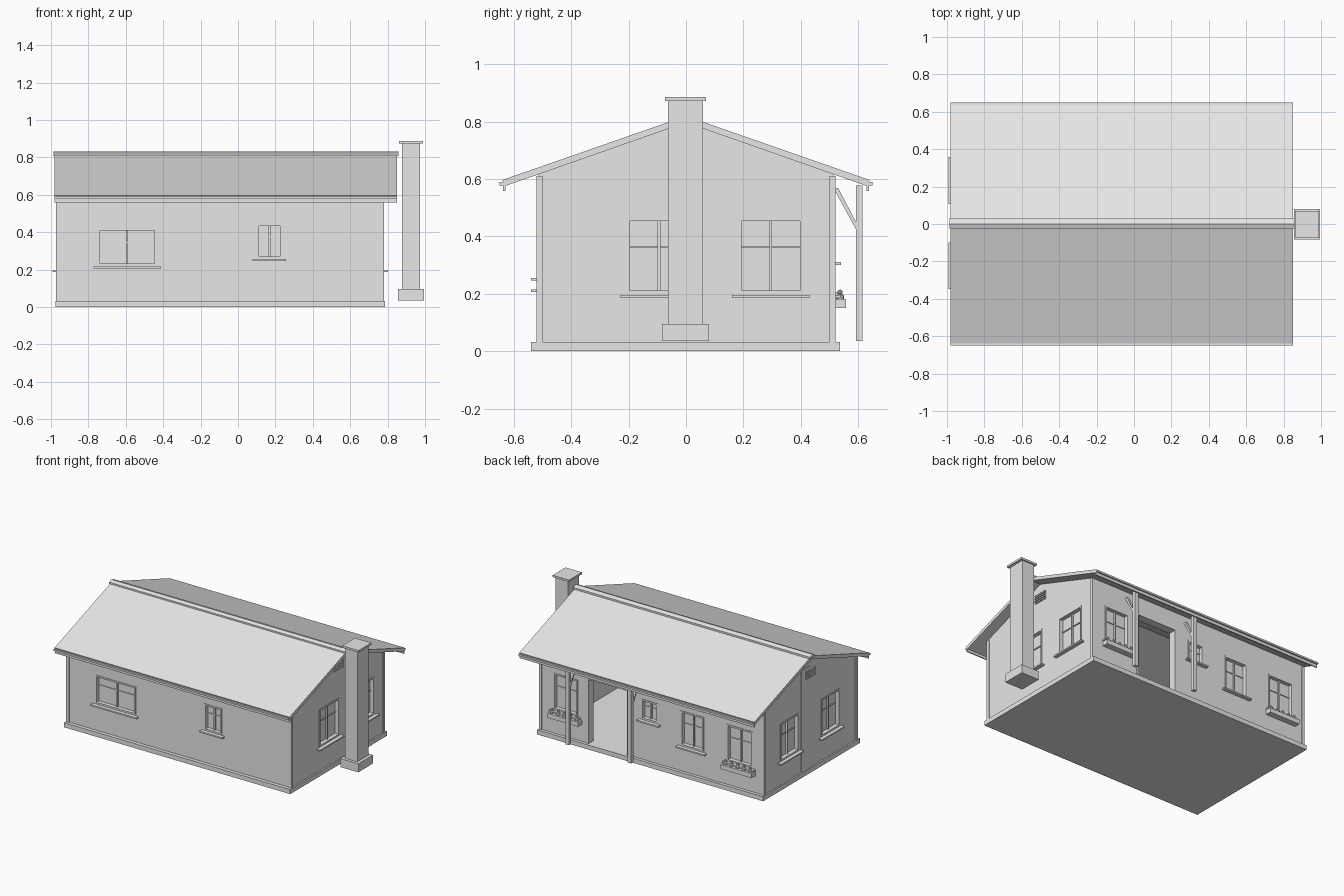
import bpy, bmesh
from mathutils import Vector, Matrix

cube = bpy.data.objects.get("Cube")
if cube:
    bpy.data.objects.remove(cube, do_unlink=True)

grey = bpy.data.materials.new("plain_light_grey")
grey.use_nodes = True
grey.diffuse_color = (0.8, 0.8, 0.8, 1)
grey.node_tree.nodes["Principled BSDF"].inputs["Base Color"].default_value = (0.8, 0.8, 0.8, 1)

# Outer wall planes
X0, X1, Y = -0.967, 0.775, 0.515
THICK = 0.05
FLOOR = 0.03
SLOPE = 0.348
EAVE_X0, EAVE_X1 = -0.98, 0.85


def finish(name, bm):
    bmesh.ops.recalc_face_normals(bm, faces=bm.faces)
    mesh = bpy.data.meshes.new(name)
    bm.to_mesh(mesh)
    bm.free()
    obj = bpy.data.objects.new(name, mesh)
    bpy.context.collection.objects.link(obj)
    mesh.materials.append(grey)
    return obj


def add_box(bm, lo, hi):
    lo, hi = Vector(lo), Vector(hi)
    size = hi - lo
    m = Matrix.Translation((lo + hi) / 2) @ Matrix.Diagonal((abs(size.x), abs(size.y), abs(size.z), 1))
    bmesh.ops.create_cube(bm, size=1, matrix=m)


def boxes(name, spans):
    bm = bmesh.new()
    for lo, hi in spans:
        add_box(bm, lo, hi)
    return finish(name, bm)


def prism(name, profile, x0, x1):
    """Extrude a (y, z) profile along x."""
    bm = bmesh.new()
    face = bm.faces.new([bm.verts.new((x0, y, z)) for y, z in profile])
    ext = bmesh.ops.extrude_face_region(bm, geom=[face])
    moved = [v for v in ext["geom"] if isinstance(v, bmesh.types.BMVert)]
    bmesh.ops.translate(bm, verts=moved, vec=(x1 - x0, 0, 0))
    return finish(name, bm)


def on_wall(side, u, d, z):
    """Point on a wall: u along it, d outward from its surface."""
    return {"front": (u, -Y - d, z), "back": (u, Y + d, z),
            "right": (X1 + d, u, z), "left": (X0 - d, u, z)}[side]


def wall_box(bm, side, u0, u1, z0, z1, d0, d1):
    add_box(bm, on_wall(side, u0, d0, z0), on_wall(side, u1, d1, z1))


def ring(bm, side, u0, u1, z0, z1, w, d0, d1):
    wall_box(bm, side, u0, u0 + w, z0, z1, d0, d1)
    wall_box(bm, side, u1 - w, u1, z0, z1, d0, d1)
    wall_box(bm, side, u0 + w, u1 - w, z0, z0 + w, d0, d1)
    wall_box(bm, side, u0 + w, u1 - w, z1 - w, z1, d0, d1)


windows = [
    ("front", -0.75, -0.435, 0.22, 0.42),
    ("front", 0.10, 0.235, 0.26, 0.445),
    ("right", 0.183, 0.408, 0.20, 0.465),
    ("right", -0.207, 0.018, 0.20, 0.465),
    ("left", 0.13, 0.335, 0.20, 0.465),
    ("left", -0.325, -0.12, 0.20, 0.465),
    ("back", -0.88, -0.68, 0.20, 0.455),
    ("back", -0.50, -0.32, 0.21, 0.455),
    ("back", -0.14, -0.015, 0.315, 0.455),
    ("back", 0.48, 0.67, 0.20, 0.455),
]
door = ("back", 0.09, 0.40, FLOOR, 0.49)


# Hollow gabled walls with window and door openings
def gable(y, apex):
    return [(-y, FLOOR), (y, FLOOR), (y, apex - SLOPE * y), (0, apex), (-y, apex - SLOPE * y)]


walls = prism("walls", gable(Y, 0.80), X0, X1)
room = prism("room_cutter", gable(Y - THICK, 0.84), X0 + THICK, X1 - THICK)
bm = bmesh.new()
for side, u0, u1, z0, z1 in windows + [door]:
    wall_box(bm, side, u0, u1, z0, z1, -THICK - 0.01, 0.01)
openings = finish("opening_cutter", bm)
for cutter in (room, openings):
    mod = walls.modifiers.new("cut", "BOOLEAN")
    mod.operation = "DIFFERENCE"
    mod.solver = "EXACT"
    mod.object = cutter
    cutter.hide_render = True
graph = bpy.context.evaluated_depsgraph_get()
cut_mesh = bpy.data.meshes.new_from_object(walls.evaluated_get(graph))
walls.modifiers.clear()
walls.data = cut_mesh
for cutter in (room, openings):
    bpy.data.objects.remove(cutter, do_unlink=True)

# Foundation slab
boxes("foundation", [((-0.977, -0.54, 0), (0.785, 0.537, FLOOR + 0.002))])

# Windows: frame, glazing bars, pane and sill
for i, (side, u0, u1, z0, z1) in enumerate(windows):
    bm = bmesh.new()
    ring(bm, side, u0, u1, z0, z1, 0.011, -0.04, 0.004)
    wall_box(bm, side, u0, u1, z0, z1, -0.03, -0.024)
    mid, bar = (u0 + u1) / 2, z0 + 0.62 * (z1 - z0)
    wall_box(bm, side, mid - 0.005, mid + 0.005, z0, z1, -0.026, -0.012)
    wall_box(bm, side, u0, u1, bar - 0.003, bar + 0.003, -0.026, -0.018)
    wall_box(bm, side, u0 - 0.022, u1 + 0.022, z0 - 0.014, z0 - 0.004, -0.01, 0.026)
    finish(f"window_{side}_{i}", bm)

# Door frame
bm = bmesh.new()
_, u0, u1, z0, z1 = door
wall_box(bm, "back", u0 - 0.012, u0 + 0.006, z0, z1, -THICK, 0.006)
wall_box(bm, "back", u1 - 0.006, u1 + 0.012, z0, z1, -THICK, 0.006)
wall_box(bm, "back", u0 - 0.012, u1 + 0.012, z1 - 0.006, z1 + 0.012, -THICK, 0.006)
finish("door_frame", bm)

# Corner boards and wall strips
bm = bmesh.new()
for side, edges in (("front", (X0, X1)), ("back", (X0, X1)), ("left", (-Y, Y)), ("right", (-Y, Y))):
    for edge, sign in zip(edges, (1, -1)):
        wall_box(bm, side, edge - sign * 0.006, edge + sign * 0.014, FLOOR, 0.61, -0.002, 0.006)
finish("corner_boards", bm)
bm = bmesh.new()
wall_box(bm, "back", -0.615, -0.53, FLOOR, 0.61, -0.002, 0.004)
wall_box(bm, "left", 0.005, 0.10, FLOOR, 0.75, -0.002, 0.004)
finish("wall_strips", bm)

# Slatted gable vents
for side in ("left", "right"):
    bm = bmesh.new()
    for k in range(4):
        z = 0.67 + k * 0.016
        wall_box(bm, side, -0.045, 0.055, z, z + 0.009, -0.002, 0.01)
    finish(f"gable_vent_{side}", bm)

# Roof, ridge cap, fascias and gutters
prism("roof", [(0, 0.82), (0.64, 0.597), (0.633, 0.575), (0, 0.797), (-0.633, 0.575), (-0.64, 0.597)],
      EAVE_X0, EAVE_X1)
prism("ridge_cap", [(-0.025, 0.808), (0.03, 0.808), (0.03, 0.822), (0, 0.831), (-0.025, 0.822)],
      EAVE_X0 - 0.006, EAVE_X1 + 0.008)
for name, s in (("front", -1), ("back", 1)):
    boxes(f"eave_{name}", [
        ((EAVE_X0, s * 0.630, 0.558), (EAVE_X1, s * 0.638, 0.592)),
        ((EAVE_X0, s * 0.634, 0.578), (EAVE_X1, s * 0.650, 0.590))])

# Chimney
boxes("chimney", [
    ((0.855, -0.083, 0.035), (0.995, 0.080, 0.095)),
    ((0.877, -0.063, 0.095), (0.973, 0.060, 0.873)),
    ((0.862, -0.073, 0.873), (0.990, 0.070, 0.887))])

# Porch posts with diagonal braces
for name, x in (("left", 0.495), ("right", 0.01)):
    boxes(f"porch_post_{name}", [((x - 0.014, 0.592, 0.035), (x + 0.014, 0.616, 0.578))])
    prism(f"porch_brace_{name}", [(0.516, 0.565), (0.53, 0.57), (0.598, 0.44), (0.598, 0.415)],
          x - 0.01, x + 0.01)

# Flower boxes with plants
for name, u0, u1 in (("right", -0.90, -0.66), ("left", 0.45, 0.69)):
    bm = bmesh.new()
    wall_box(bm, "back", u0, u1, 0.15, 0.182, 0, 0.042)
    finish(f"flower_box_{name}", bm)
    bm = bmesh.new()
    for k in range(5):
        u = u0 + (k + 0.5) * (u1 - u0) / 5
        for z, r in ((0.188, 0.016), (0.206, 0.010)):
            bmesh.ops.create_icosphere(bm, subdivisions=1, radius=r,
                                       matrix=Matrix.Translation(on_wall("back", u, 0.022, z)))
    finish(f"flowers_{name}", bm)
